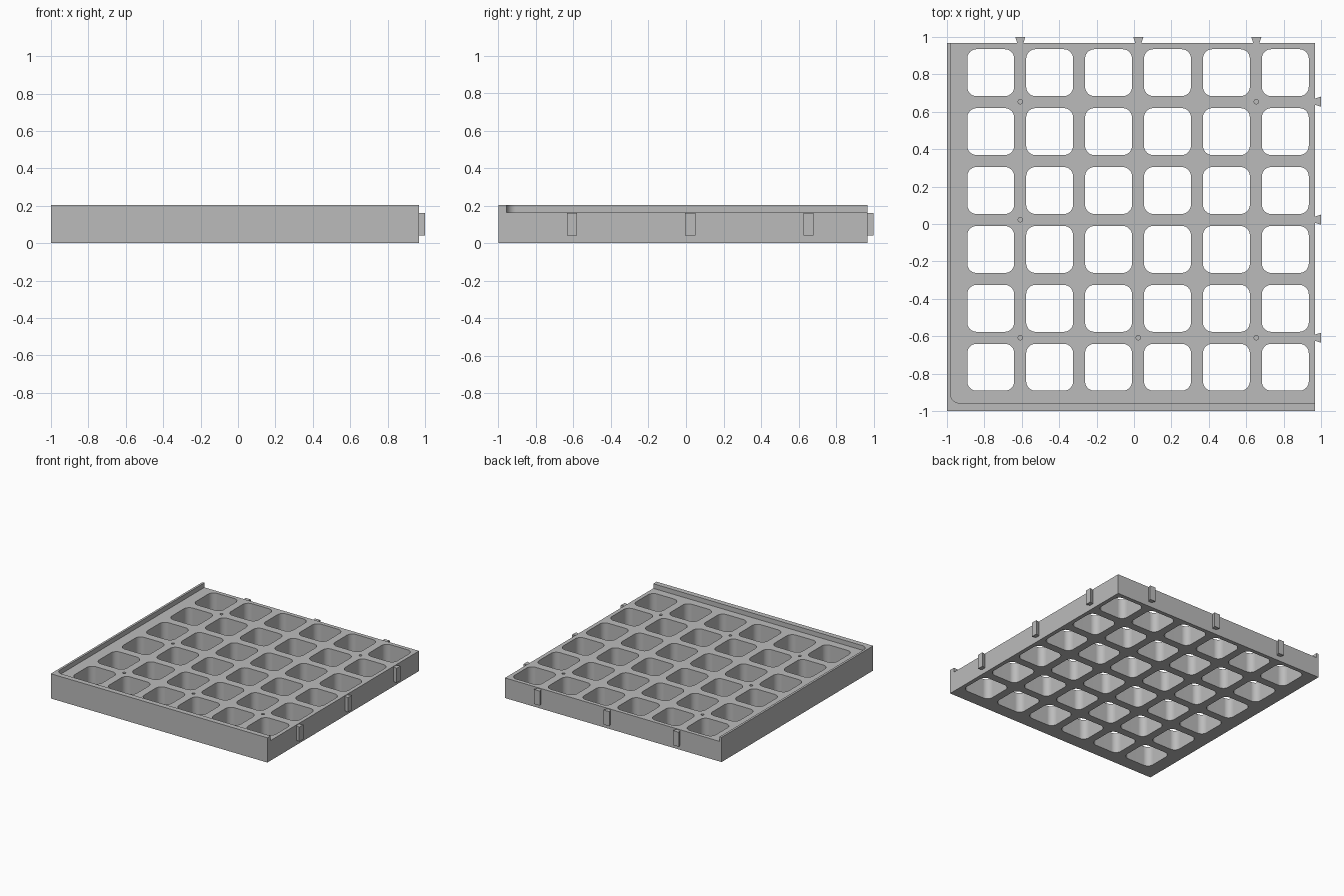
import bpy, bmesh, math

if "Cube" in bpy.data.objects:
    bpy.data.objects.remove(bpy.data.objects["Cube"], do_unlink=True)

grey = bpy.data.materials.new("light_grey")
grey.use_nodes = True
colour = (0.5, 0.5, 0.5, 1)
grey.diffuse_color = colour
grey.node_tree.nodes["Principled BSDF"].inputs["Base Color"].default_value = colour

EDGE = 0.967          # outer face on the joining sides
FLOOR, TOP = 0.165, 0.203
PITCH, CELL = 0.315, 0.251
FIRST = -0.766        # centre of the first opening
JOINTS = [-0.608, 0.023, 0.654]


def add_prism(bm, points, z0, z1):
    """Extrude a counter-clockwise outline between two heights."""
    face = bm.faces.new([bm.verts.new((x, y, z0)) for x, y in points])
    out = bmesh.ops.extrude_face_region(bm, geom=[face])
    for v in out["geom"]:
        if isinstance(v, bmesh.types.BMVert):
            v.co.z = z1


def arc(cx, cy, r, start, sweep, n):
    return [(cx + r * math.cos(math.radians(start + sweep * i / n)),
             cy + r * math.sin(math.radians(start + sweep * i / n))) for i in range(n + 1)]


def rounded_square(cx, cy, size, r):
    h = size / 2 - r
    pts = []
    for k, (sx, sy) in enumerate([(1, 1), (-1, 1), (-1, -1), (1, -1)]):
        pts += arc(cx + sx * h, cy + sy * h, r, 90 * k, 90, 8)
    return pts


def make(name, prisms):
    bm = bmesh.new()
    for p in prisms:
        add_prism(bm, *p)
    bmesh.ops.recalc_face_normals(bm, faces=bm.faces)
    me = bpy.data.meshes.new(name)
    bm.to_mesh(me)
    bm.free()
    me.materials.append(grey)
    ob = bpy.data.objects.new(name, me)
    bpy.context.collection.objects.link(ob)
    return ob


def cut(target, cutter):
    bpy.context.view_layer.objects.active = target
    mod = target.modifiers.new("cut", "BOOLEAN")
    mod.operation, mod.solver, mod.object = "DIFFERENCE", "EXACT", cutter
    bpy.ops.object.modifier_apply(modifier=mod.name)
    bpy.data.objects.remove(cutter, do_unlink=True)


# Solid block
body = make("grid_tray", [([(-1, -1), (EDGE, -1), (EDGE, EDGE), (-1, EDGE)], 0, TOP)])

# Recess that leaves a lip along the front and one side
recess = arc(-0.982 + 0.05, -0.957 + 0.05, 0.05, 180, 90, 8) + [(1.2, -0.957), (1.2, 1.2), (-0.982, 1.2)]
cut(body, make("recess_cutter", [(recess, FLOOR, 0.4)]))

# Six by six rounded openings
centres = [FIRST + PITCH * i for i in range(6)]
cut(body, make("opening_cutter", [(rounded_square(x, y, CELL, 0.05), -0.1, 0.4)
                                  for x in centres for y in centres]))

# Small blind pin holes where the ribs cross
pins = [(x, y) for i, x in enumerate(JOINTS) for j, y in enumerate(JOINTS)
        if j == 0 or i == 0 or (i, j) == (2, 2)]
cut(body, make("pin_cutter", [(arc(x, y, 0.012, 0, 337.5, 15), 0.09, 0.4) for x, y in pins]))

bpy.ops.object.select_all(action="DESELECT")
body.select_set(True)
bpy.context.view_layer.objects.active = body
bpy.ops.object.shade_smooth_by_angle(angle=math.radians(30))
normals = body.modifiers.new("normals", "WEIGHTED_NORMAL")
normals.keep_sharp = True

# Dovetail connectors on the back and the left side
outline = [(0.013, 0.957), (0.027, 1), (-0.027, 1), (-0.013, 0.957)]
for i, c in enumerate(JOINTS, 1):
    make(f"back_dovetail_{i}", [([(c + a, b) for a, b in outline], 0.04, 0.16)])
    make(f"left_dovetail_{i}", [([(b, c + a) for a, b in outline], 0.04, 0.16)])
